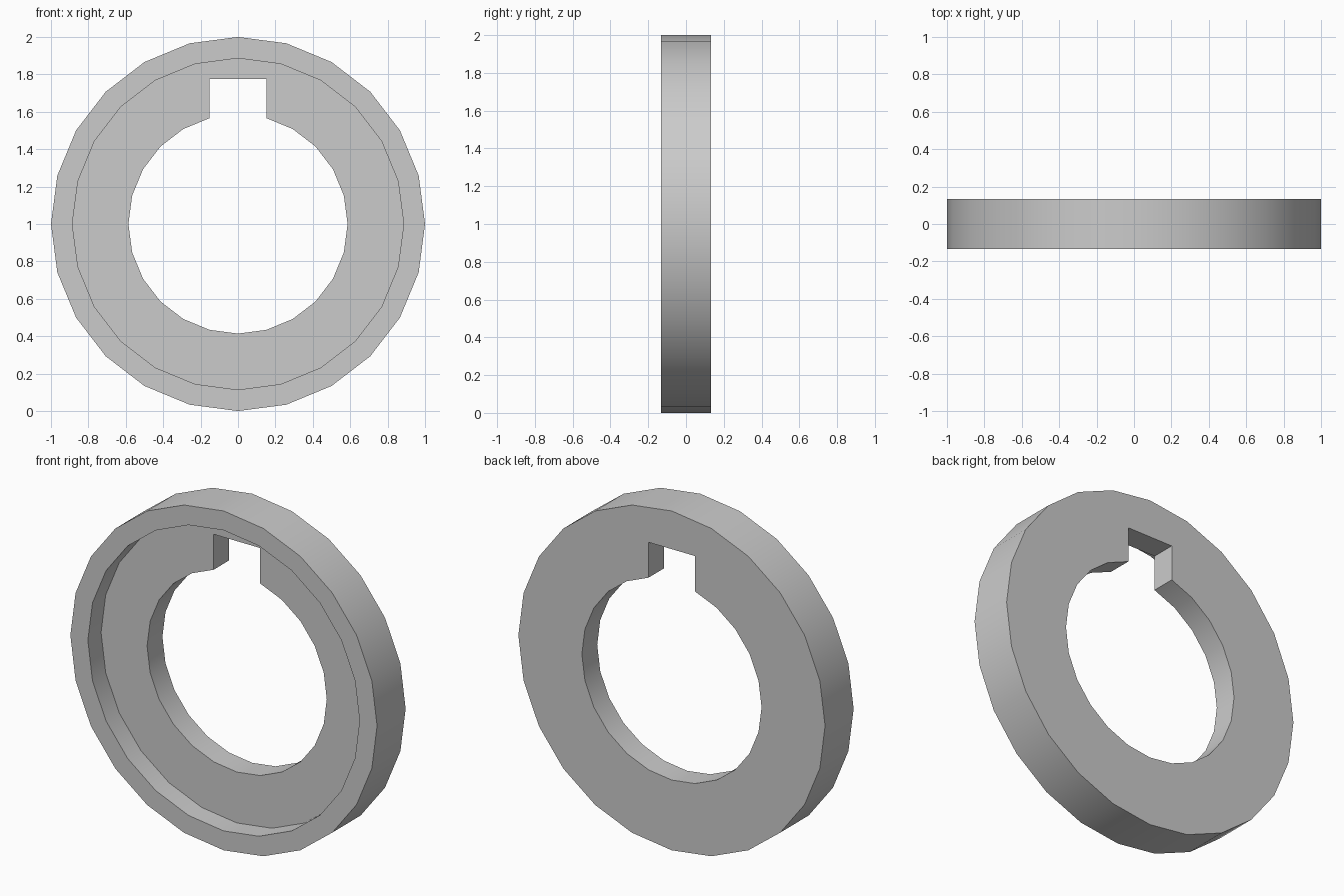
import bpy
import bmesh
from math import sin, cos, pi, radians

SIDES = 24
R_OUTER, R_RIM, R_HOLE = 1.0, 0.886, 0.586
SLOT_TOP = 0.775
Y_FRONT, Y_FLOOR, Y_BACK = -0.133, -0.01, 0.133

if "Cube" in bpy.data.objects:
    bpy.data.objects.remove(bpy.data.objects["Cube"])

grey = bpy.data.materials.new("plain grey")
grey.use_nodes = True
colour = (0.6, 0.6, 0.6, 1)
grey.diffuse_color = colour
grey.node_tree.nodes["Principled BSDF"].inputs["Base Color"].default_value = colour

bm = bmesh.new()


def circle(radius, y):
    """Polygon loop with its first corner at the top."""
    angles = [2 * pi * i / SIDES for i in range(SIDES)]
    return [bm.verts.new((radius * sin(a), y, 1 + radius * cos(a))) for a in angles]


def keyed_hole(y):
    """Bore loop whose top corner is replaced by a square keyway."""
    loop = circle(R_HOLE, y)
    bm.verts.remove(loop.pop(0))
    corners = [bm.verts.new((v.co.x, y, 1 + SLOT_TOP)) for v in (loop[-1], loop[0])]
    return loop + corners


def wall(a, b):
    """Band of quads between two matching loops."""
    for i in range(len(a)):
        bm.faces.new((a[i - 1], a[i], b[i], b[i - 1]))


def plate(outer, hole):
    """Flat face between a round loop and the keyed bore."""
    for i in range(1, SIDES - 1):
        bm.faces.new((outer[i], outer[i + 1], hole[i], hole[i - 1]))
    left, right = hole[-2:]
    bm.faces.new((outer[-1], outer[0], outer[1], hole[0], right, left, hole[-3]))


# Loops from back to front
outer_back, outer_front = circle(R_OUTER, Y_BACK), circle(R_OUTER, Y_FRONT)
rim_front, rim_floor = circle(R_RIM, Y_FRONT), circle(R_RIM, Y_FLOOR)
hole_back, hole_floor = keyed_hole(Y_BACK), keyed_hole(Y_FLOOR)

# Outer side, front rim, recess side, bore with keyway
wall(outer_back, outer_front)
wall(outer_front, rim_front)
wall(rim_front, rim_floor)
wall(hole_floor, hole_back)

# Recess floor and back face
plate(rim_floor, hole_floor)
plate(outer_back, hole_back)

bmesh.ops.recalc_face_normals(bm, faces=bm.faces[:])
mesh = bpy.data.meshes.new("keyed_ring")
bm.to_mesh(mesh)
bm.free()
mesh.materials.append(grey)

ring = bpy.data.objects.new("keyed_ring", mesh)
bpy.context.collection.objects.link(ring)
bpy.ops.object.select_all(action="DESELECT")
ring.select_set(True)
bpy.context.view_layer.objects.active = ring
bpy.ops.object.shade_smooth_by_angle(angle=radians(30))
